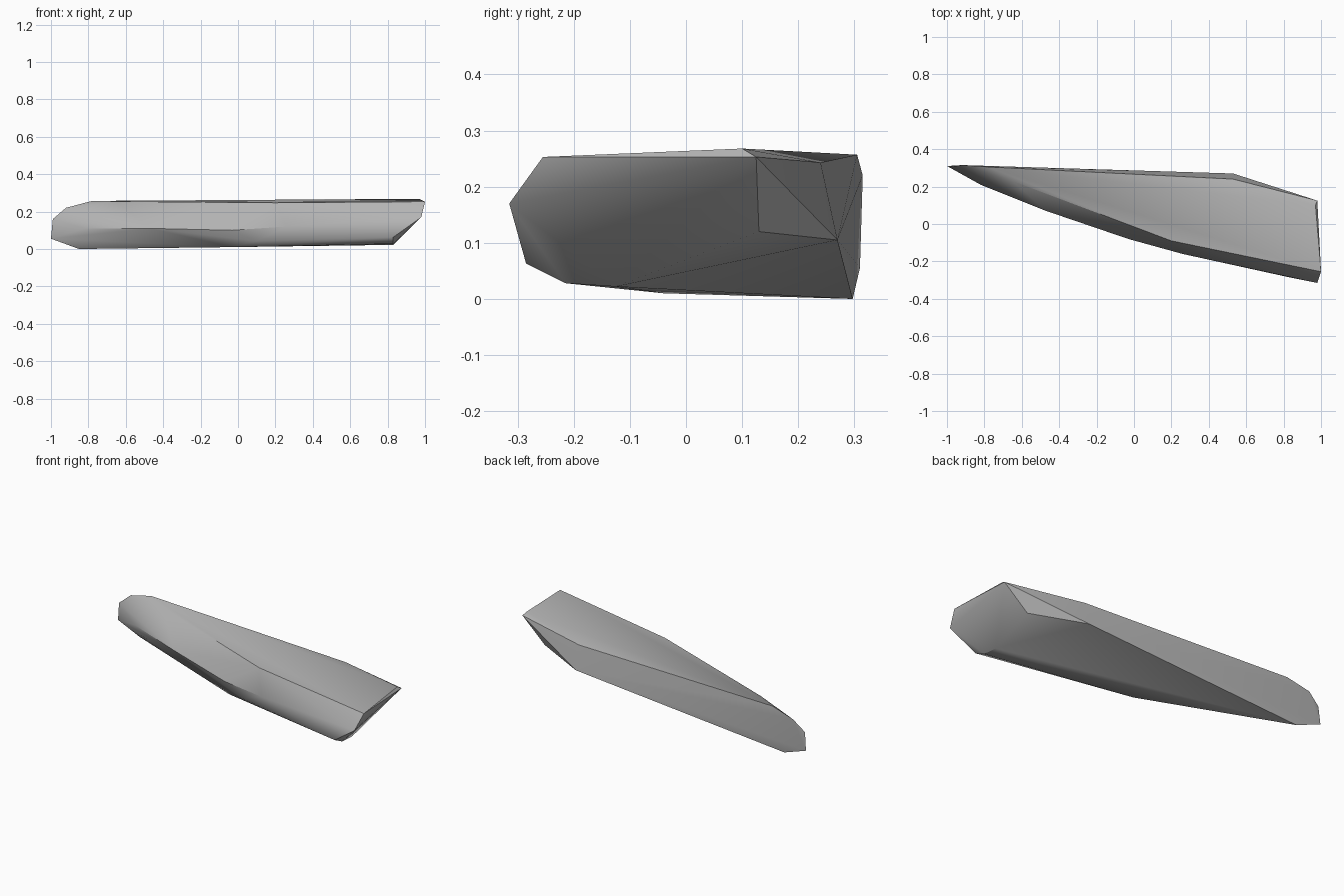
import bpy
import bmesh
import math

# Remove the default object
default_cube = bpy.data.objects.get("Cube")
if default_cube:
    bpy.data.objects.remove(default_cube, do_unlink=True)


def make_material(name, colour):
    material = bpy.data.materials.new(name)
    material.use_nodes = True
    material.diffuse_color = colour
    shader = next(node for node in material.node_tree.nodes
                  if node.type == "BSDF_PRINCIPLED")
    shader.inputs["Base Color"].default_value = colour
    return material


def make_skinned_solid(name, rails, material):
    """Stretch one closed convex skin over the lengthwise rails."""
    bm = bmesh.new()
    for rail in rails.values():
        for point in rail:
            bm.verts.new(point)
    hull = bmesh.ops.convex_hull(bm, input=bm.verts)
    loose = {item for item in hull["geom_interior"] + hull["geom_unused"]
             if isinstance(item, bmesh.types.BMVert)}
    bmesh.ops.delete(bm, geom=list(loose), context="VERTS")
    bmesh.ops.recalc_face_normals(bm, faces=bm.faces)
    mesh = bpy.data.meshes.new(name)
    bm.to_mesh(mesh)
    bm.free()
    mesh.materials.append(material)
    solid = bpy.data.objects.new(name, mesh)
    bpy.context.collection.objects.link(solid)
    return solid


# Lengthwise rails, each running from the narrow tip to the wide end
rails = {
    # front edge of the flat top
    "top_front": [(-.78, .305, .257), (-.65, .23, .253),
                  (.2, -.09, .247), (1, -.255, .253)],
    # back edge of the flat top
    "top_back": [(-.92, .315, .22), (.53, .24, .243),
                 (.97, .1, .268), (.98, .125, .253)],
    # widest line of the bulging front side
    "front_bulge": [(-.99, .305, .16), (-.82, .21, .11), (-.47, .07, .11),
                    (-.03, -.08, .1), (.26, -.16, .12), (.98, -.315, .17)],
    # crease between the front side and the underside
    "lower_front": [(-1, .31, .055), (.1, -.1, .042), (.83, -.285, .063)],
    # lowest line
    "underside": [(-.85, .297, 0), (-.03, -.04, .01),
                  (.83, -.215, .028), (.83, -.125, .022)],
    # crease between the back side and the underside
    "lower_back": [(.53, .27, .105), (.83, .13, .12)],
}

grey = make_material("plain grey", (.45, .45, .45, 1))
body = make_skinned_solid("tapered_body", rails, grey)

# Soft bulge with crisp creases
bpy.ops.object.select_all(action="DESELECT")
bpy.context.view_layer.objects.active = body
body.select_set(True)
bpy.ops.object.shade_smooth_by_angle(angle=math.radians(32))
